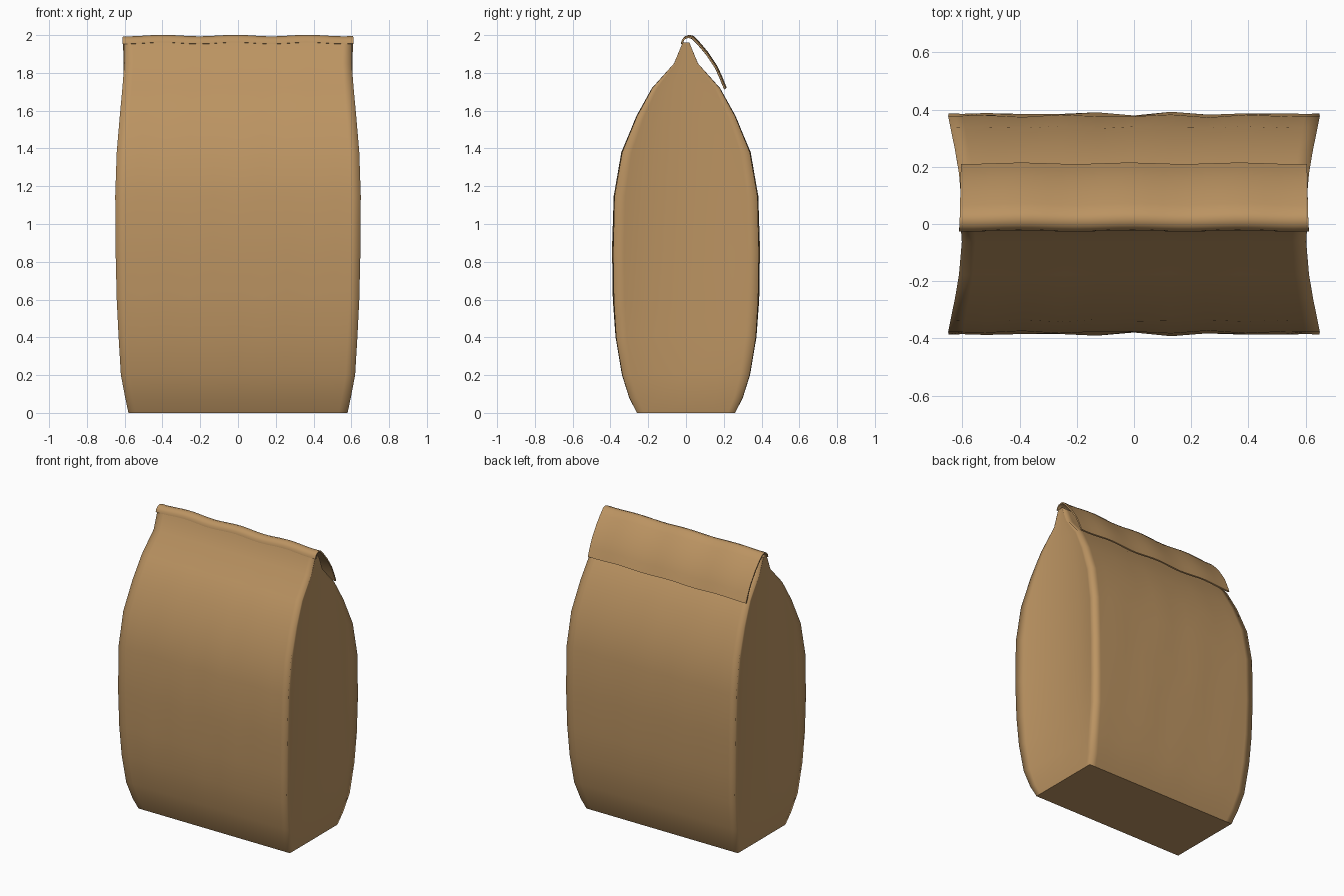
import bpy, bmesh
from math import sin, pi

cube = bpy.data.objects.get("Cube")
if cube:
    bpy.data.objects.remove(cube)

# Kraft paper
paper = bpy.data.materials.new("kraft_paper")
paper.use_nodes = True
COLOUR = (0.50, 0.295, 0.122, 1)
paper.diffuse_color = COLOUR
paper.node_tree.nodes["Principled BSDF"].inputs["Base Color"].default_value = COLOUR


def add_object(name, bm):
    bmesh.ops.recalc_face_normals(bm, faces=bm.faces)
    mesh = bpy.data.meshes.new(name)
    bm.to_mesh(mesh)
    bm.free()
    mesh.materials.append(paper)
    obj = bpy.data.objects.new(name, mesh)
    bpy.context.collection.objects.link(obj)
    return obj


# Bag outline: height, half width, half depth
PROFILE = [(0, .58, .26), (.08, .597, .30), (.2, .62, .337), (.4, .632, .37),
           (.6, .642, .382), (.85, .648, .386), (1.15, .65, .378), (1.38, .642, .338),
           (1.57, .626, .26), (1.72, .612, .178), (1.85, .602, .063), (1.96, .605, .018)]
ACROSS = [-1, -.92, -.8, -.6, -.4, -.2, 0, .2, .4, .6, .8, .92, 1]
DEPTH = [-.85, -.5, 0, .5, .85]


def wrinkle(x, z):
    # Soft slanting creases, fading out at the base and the rim
    fade = sin(pi * min(z / 1.9, 1))
    return .007 * fade * sin(13 * x + 3.5 * z + 2) * (1 - x * x)


def section(z, w, d):
    front = [(s * w, -d - wrinkle(s, z)) for s in ACROSS]
    # Side panels fold inwards as a shallow gusset
    centre = min(w, .602) - .008 * sin(pi * z / 1.96)
    side = [(centre + (w - centre) * abs(t) ** 2.4, t * d) for t in DEPTH]
    half = front + side
    return half + [(-x, -y) if i >= len(front) else (-x, d + wrinkle(-ACROSS[i], z))
                   for i, (x, y) in enumerate(half)]


# Bag body
bm = bmesh.new()
rings = [[bm.verts.new((x, y, z)) for x, y in section(z, w, d)] for z, w, d in PROFILE]
count = len(rings[0])
for low, high in zip(rings, rings[1:]):
    for i in range(count):
        j = (i + 1) % count
        bm.faces.new((low[i], low[j], high[j], high[i]))
base = bm.faces.new(rings[0])
rim = bm.faces.new(rings[-1])
for f in bm.faces:
    f.smooth = True
for e in list(base.edges) + list(rim.edges):
    e.smooth = False
add_object("bag_body", bm)

# Folded top flap: a sheet hooked over the rim and hanging down the back
FOLD = [(-.02, 1.957), (-.017, 1.973), (-.004, 1.987), (.015, 1.993), (.035, 1.988),
        (.065, 1.958), (.11, 1.905), (.16, 1.83), (.185, 1.775), (.208, 1.718)]
bm = bmesh.new()
STEPS = 24
rows = []
for k in range(STEPS + 1):
    s = 2 * k / STEPS - 1
    wave = .004 * sin(10 * s + 1.8)
    rows.append([bm.verts.new((s * (.612 - .008 * i / len(FOLD)), y + wave * .6, z + wave))
                 for i, (y, z) in enumerate(FOLD)])
for a, b in zip(rows, rows[1:]):
    for i in range(len(FOLD) - 1):
        bm.faces.new((a[i], b[i], b[i + 1], a[i + 1]))
flap = add_object("folded_flap", bm)
solid = flap.modifiers.new("paper_thickness", 'SOLIDIFY')
solid.thickness = .009
solid.offset = 0
bpy.ops.object.select_all(action='DESELECT')
bpy.context.view_layer.objects.active = flap
flap.select_set(True)
bpy.ops.object.modifier_apply(modifier=solid.name)
bpy.ops.object.shade_smooth_by_angle(angle=.9)
